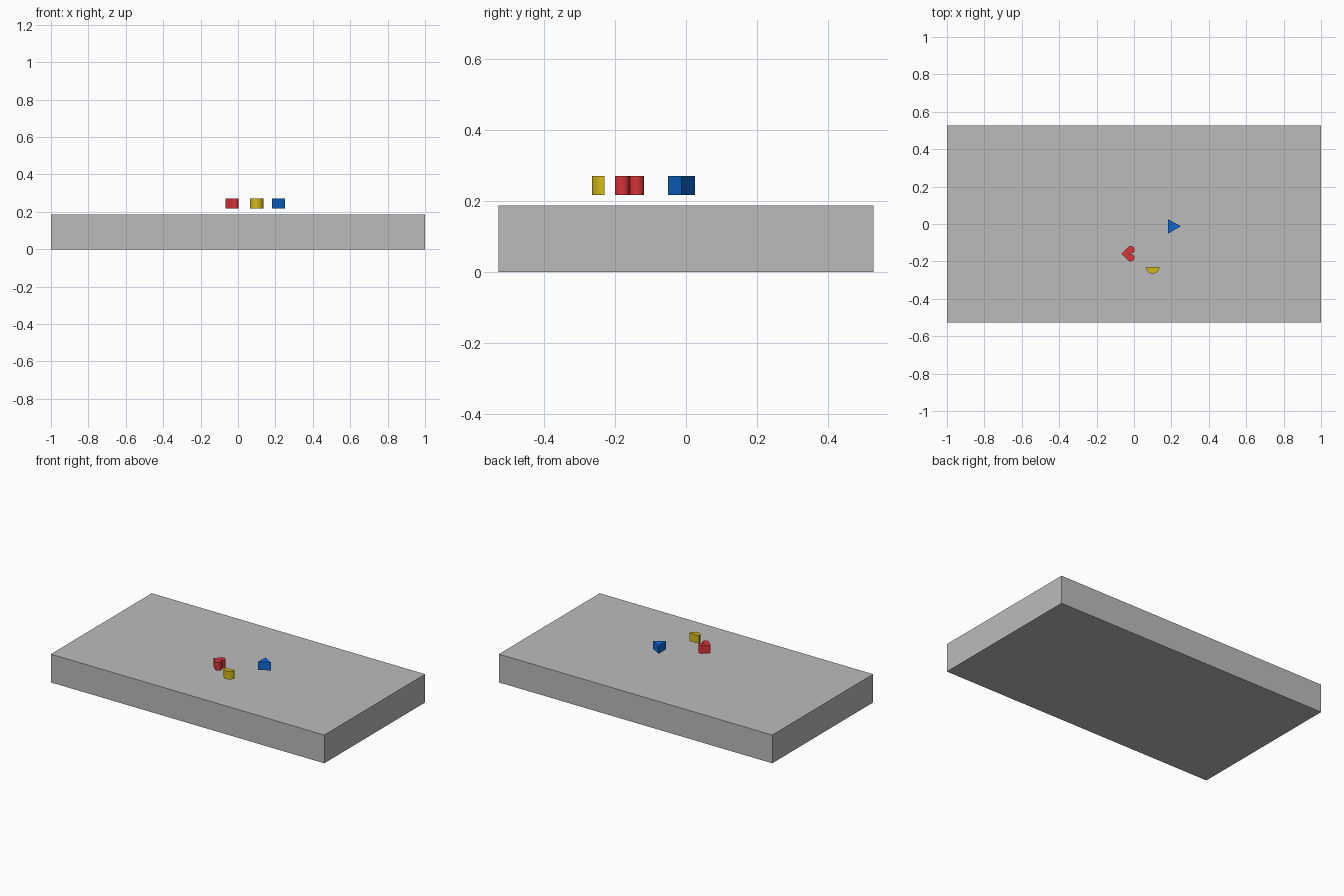
import bpy, bmesh, math

if "Cube" in bpy.data.objects:
    bpy.data.objects.remove(bpy.data.objects["Cube"])


def material(name, rgb):
    m = bpy.data.materials.new(name)
    m.diffuse_color = (*rgb, 1)
    m.use_nodes = True
    m.node_tree.nodes["Principled BSDF"].inputs["Base Color"].default_value = m.diffuse_color
    return m


def prism(name, outline, z0, z1, mat):
    """Extrude a flat outline from z0 up to z1."""
    bm = bmesh.new()
    face = bm.faces.new([bm.verts.new((x, y, z0)) for x, y in outline])
    top = bmesh.ops.extrude_face_region(bm, geom=[face])["geom"]
    verts = [g for g in top if isinstance(g, bmesh.types.BMVert)]
    bmesh.ops.translate(bm, vec=(0, 0, z1 - z0), verts=verts)
    bmesh.ops.recalc_face_normals(bm, faces=bm.faces)
    mesh = bpy.data.meshes.new(name)
    bm.to_mesh(mesh)
    bm.free()
    mesh.materials.append(mat)
    ob = bpy.data.objects.new(name, mesh)
    bpy.context.collection.objects.link(ob)
    bpy.ops.object.select_all(action='DESELECT')
    ob.select_set(True)
    bpy.context.view_layer.objects.active = ob
    bpy.ops.object.shade_smooth_by_angle(angle=math.radians(30))
    return ob


def arc(cx, cy, r, a0, a1, n):
    angles = [math.radians(a0 + (a1 - a0) * i / n) for i in range(n + 1)]
    return [(cx + r * math.cos(a), cy + r * math.sin(a)) for a in angles]


grey = material("grey", (0.5, 0.5, 0.5))
red = material("red", (0.68, 0.035, 0.04))
yellow = material("yellow", (0.65, 0.48, 0.01))
blue = material("blue", (0.005, 0.14, 0.65))

# Base slab
prism("slab", [(-1, -0.527), (1, -0.527), (1, 0.527), (-1, 0.527)], 0, 0.187, grey)

LOW, HIGH = 0.217, 0.27

# Triangular block, tip towards +x
prism("triangle_block", [(0.182, -0.051), (0.25, -0.0125), (0.182, 0.026)], LOW, HIGH, blue)

# Half-round block, curved side towards the front
prism("half_round_block", arc(0.1, -0.229, 0.036, 180, 360, 24), LOW, HIGH, yellow)

# Heart block, tip towards -x: one lobe traced, then mirrored
CY = -0.159
lobe = arc(-0.018, 0.0205, 0.0205, -55, 130, 16)
upper = [(-0.028, 0)] + lobe
lower = [(x, -y) for x, y in reversed(lobe)]
heart = upper + [(-0.068, 0)] + lower
prism("heart_block", [(x, CY + y) for x, y in heart], LOW, HIGH, red)
